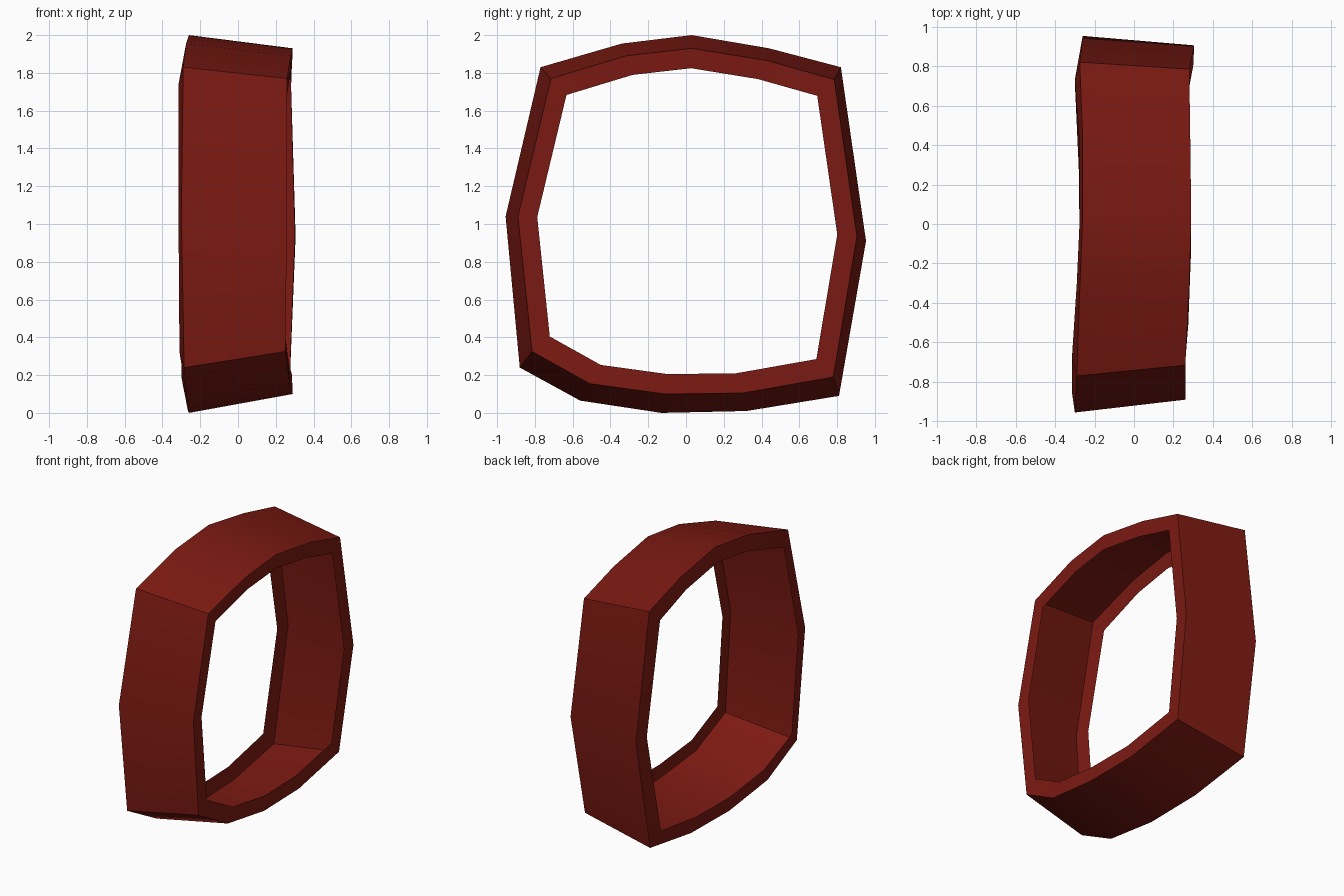
import bpy, bmesh

if "Cube" in bpy.data.objects:
    bpy.data.objects.remove(bpy.data.objects["Cube"])

# Outer rim stations: (x, y, z) on the wide edge and on the narrow edge
wide = [(-.29, -.77, 1.83), (-.275, -.34, 1.955), (-.26, .03, 2.0), (-.26, .44, 1.93),
        (-.275, .82, 1.83), (-.26, .953, .91), (-.275, .81, .09), (-.265, .32, .01),
        (-.26, -.13, 0), (-.27, -.56, .065), (-.285, -.88, .24), (-.30, -.955, 1.04)]
narrow = [(.26, -.715, 1.77), (.28, -.32, 1.89), (.29, .03, 1.93), (.285, .43, 1.865),
          (.28, .785, 1.765), (.305, .905, .935), (.275, .78, .19), (.285, .30, .105),
          (.29, -.11, .10), (.275, -.51, .155), (.25, -.815, .325), (.26, -.89, 1.04)]
CORNERS = {0, 4, 6, 10}


def inset(ring, factor, dx, zc, dx_corner):
    """Inner edge of a flange: the rim shrunk towards the ring centre."""
    return [(x + (dx_corner if i in CORNERS else dx), y * factor, zc + (z - zc) * factor)
            for i, (x, y, z) in enumerate(ring)]


wide_in = inset(wide, .89, -.015, 1.0, -.025)
narrow_in = inset(narrow, .885, -.005, 1.015, 0)

# Channel-section band: flange, outer wall, flange
bm = bmesh.new()
rings = [[bm.verts.new(p) for p in r] for r in (wide_in, wide, narrow, narrow_in)]
n = len(wide)
for a, b in zip(rings, rings[1:]):
    for i in range(n):
        j = (i + 1) % n
        bm.faces.new((a[i], b[i], b[j], a[j]))
bmesh.ops.recalc_face_normals(bm, faces=bm.faces)
# Make the outer wall face outwards
bm.faces.ensure_lookup_table()
wall = bm.faces[n + 1]
wall.normal_update()
if wall.normal.z < 0:
    bmesh.ops.reverse_faces(bm, faces=bm.faces)

mesh = bpy.data.meshes.new("ring_band")
bm.to_mesh(mesh)
bm.free()
band = bpy.data.objects.new("ring_band", mesh)
bpy.context.collection.objects.link(band)

# Dark red finish
mat = bpy.data.materials.new("dark_red")
mat.diffuse_color = (.2, .01, .006, 1)
mat.use_nodes = True
mat.node_tree.nodes["Principled BSDF"].inputs["Base Color"].default_value = mat.diffuse_color
mesh.materials.append(mat)

# Soft shading along the wall, sharp at the corners and flanges
bpy.context.view_layer.objects.active = band
band.select_set(True)
bpy.ops.object.shade_smooth_by_angle(angle=.5)
